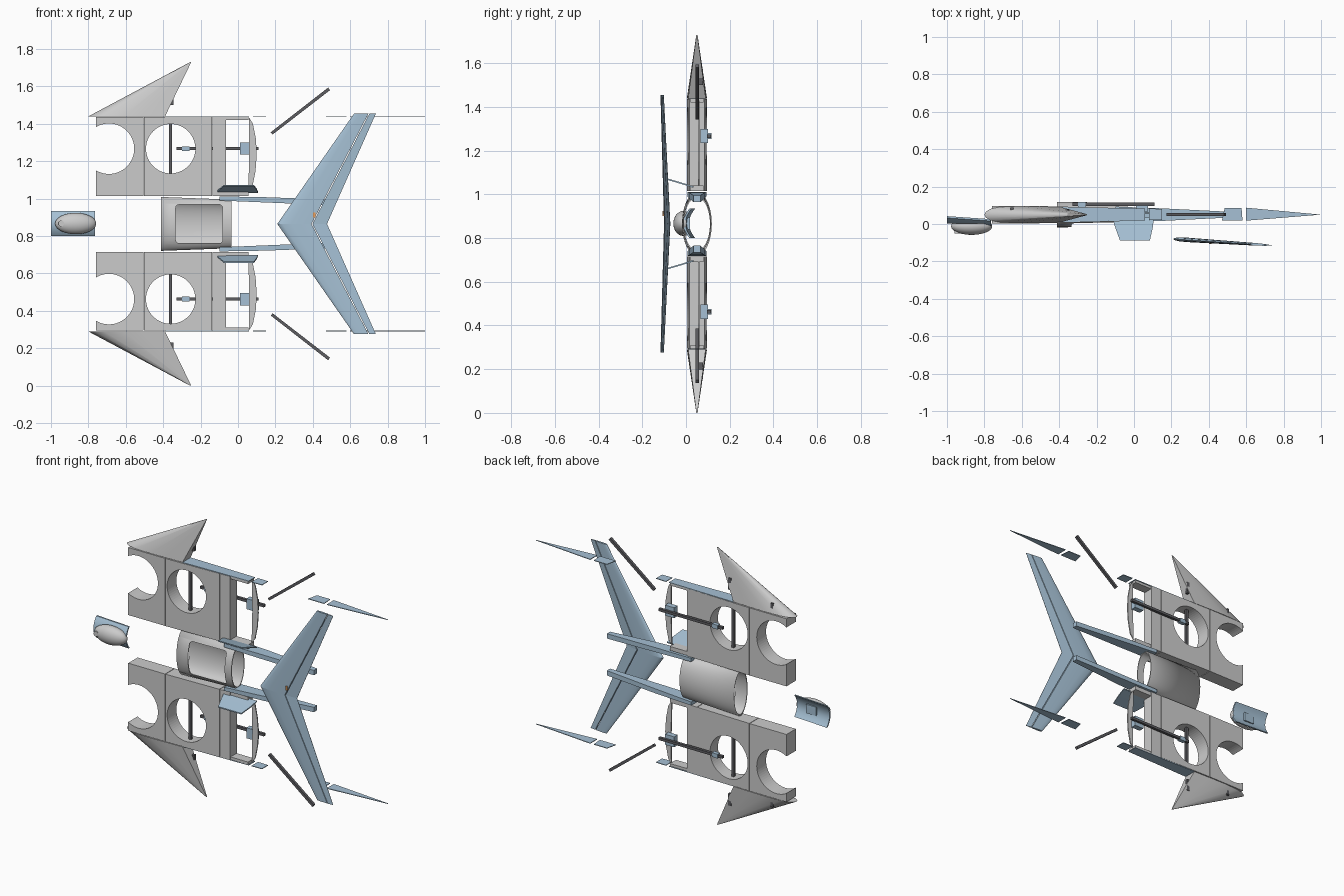
import bpy, bmesh
from math import sin, cos, pi
from mathutils import Matrix, Vector

if "Cube" in bpy.data.objects:
    bpy.data.objects.remove(bpy.data.objects["Cube"])

ZC = 0.865   # symmetry plane height
YC = 0.05    # wing mid plane


def material(name, col):
    m = bpy.data.materials.new(name)
    m.diffuse_color = (*col, 1)
    m.use_nodes = True
    m.node_tree.nodes["Principled BSDF"].inputs["Base Color"].default_value = m.diffuse_color
    return m


BLUE = material("blue", (0.38, 0.53, 0.66))
DARK = material("dark", (0.11, 0.11, 0.12))
ORANGE = material("orange", (0.85, 0.35, 0.1))


def finish(name, bm, mat=None, mirror=True, smooth=False):
    bmesh.ops.recalc_face_normals(bm, faces=bm.faces[:])
    me = bpy.data.meshes.new(name)
    bm.to_mesh(me)
    bm.free()
    ob = bpy.data.objects.new(name, me)
    ob.location.z = ZC
    bpy.context.collection.objects.link(ob)
    if mat:
        me.materials.append(mat)
    bpy.context.view_layer.objects.active = ob
    if smooth:
        bpy.ops.object.select_all(action='DESELECT')
        ob.select_set(True)
        bpy.ops.object.shade_smooth_by_angle(angle=0.6)
    if mirror:
        m = ob.modifiers.new("mirror", 'MIRROR')
        m.use_axis = (False, False, True)
    return ob


def loft(name, rings, mat=None, caps=True, **kw):
    """Skin closed rings of (x, y, absolute z)."""
    bm = bmesh.new()
    vs = [[bm.verts.new((x, y, z - ZC)) for x, y, z in r] for r in rings]
    n = len(vs[0])
    for a, b in zip(vs, vs[1:]):
        for i in range(n):
            bm.faces.new((a[i], a[(i + 1) % n], b[(i + 1) % n], b[i]))
    if caps:
        bm.faces.new(vs[0])
        bm.faces.new(vs[-1])
    return finish(name, bm, mat, **kw)


def plate_xy(name, pts, z0, z1, mat=None, **kw):
    return loft(name, [[(x, y, z) for x, y in pts] for z in (z0, z1)], mat, **kw)


def plate_xz(name, pts, y0, y1, mat=None, **kw):
    return loft(name, [[(x, y, z) for x, z in pts] for y in (y0, y1)], mat, **kw)


def box(name, x0, x1, y0, y1, z0, z1, mat=None, **kw):
    return plate_xy(name, [(x0, y0), (x1, y0), (x1, y1), (x0, y1)], z0, z1, mat, **kw)


def cut(ob, cutter):
    m = ob.modifiers.new("cut", 'BOOLEAN')
    m.operation, m.object, m.solver = 'DIFFERENCE', cutter, 'EXACT'
    cutter.hide_render = True
    bpy.context.view_layer.objects.active = ob
    bpy.ops.object.modifier_move_to_index(modifier="cut", index=0)
    bpy.ops.object.modifier_apply(modifier="cut")
    bpy.data.objects.remove(cutter)


def disc(x, z, r, n=64):
    return [(x + r * cos(2 * pi * i / n), z + r * sin(2 * pi * i / n)) for i in range(n)]


# inner wing panels, each with a round fan opening
def half(x):
    return 0.046 if x < -0.5 else 0.046 - 0.011 * (x + 0.5) / 0.435


for name, x0, x1, hole in (("wing_front_panel", -0.76, -0.506, (-0.69, 0.135)),
                           ("wing_middle_panel", -0.503, -0.138, (-0.36, 0.132)),
                           ("wing_rear_panel", -0.135, -0.065, None)):
    p = plate_xy(name, [(x0, YC - half(x0)), (x1, YC - half(x1)),
                        (x1, YC + half(x1)), (x0, YC + half(x0))], 1.015, 1.436, smooth=True)
    if hole:
        cut(p, plate_xz("cutter", disc(hole[0], 1.267, hole[1]), -0.2, 0.3, mirror=False))

# bay frame behind the panels, spar tube
box("bay_outer_strip", -0.065, 0.055, 0.02, 0.08, 1.42, 1.436)
box("bay_inner_strip", -0.065, 0.055, 0.02, 0.08, 1.015, 1.04)
box("spar_tube", -0.37, -0.353, 0.042, 0.058, 1.1, 1.43, DARK)

# motor, shaft and propeller
box("motor", 0.012, 0.075, 0.066, 0.1, 1.235, 1.3, BLUE)
box("motor_rod", -0.33, 0.11, 0.097, 0.114, 1.259, 1.275, DARK)
box("rod_clamp", -0.3, -0.26, 0.092, 0.117, 1.254, 1.28, BLUE)
blade = [(0.058, 1.436), (0.06, 1.236), (0.055, 1.04), (0.078, 1.07), (0.094, 1.15),
         (0.1, 1.236), (0.096, 1.32), (0.08, 1.4)]
plate_xz("propeller", blade, 0.055, 0.062)

# wing tips: blunt section lofted to a point
section = [(0, 0), (.02, .016), (.08, .031), (.2, .041), (.45, .046), (.7, .044), (1, .04)]


def tip_ring(x0, x1, z, s):
    up = [(x0 + (x1 - x0) * f, YC + h * s, z) for f, h in section]
    lo = [(x0 + (x1 - x0) * f, YC - h * s, z) for f, h in section[:0:-1]]
    return up + lo


loft("wing_tip", [tip_ring(-0.8, -0.39, 1.44, 1), tip_ring(-0.256, -0.25, 1.73, 0.06)], smooth=True)
box("tip_slot_rear", -0.365, -0.345, 0.06, 0.077, 1.5, 1.575, DARK)
box("tip_slot_front", -0.66, -0.645, 0.06, 0.088, 1.445, 1.5, DARK)

# outer edge ribs and tail end fins (thin sheets)
for name, pts in (
        ("outer_rib", [(-0.39, .01), (0.06, .02), (0.06, .083), (-0.39, .09)]),
        ("outer_rib_end", [(0.08, .02), (0.15, .022), (0.15, .08), (0.08, .083)]),
        ("fin_base", [(0.47, .02), (0.58, .02), (0.575, .086), (0.485, .086)]),
        ("tail_fin", [(0.6, .018), (1.0, .05), (0.6, .087)])):
    plate_xy(name, pts, 1.436, 1.44, BLUE)

# tail booms
loft("tail_boom", [[(x, YC - h, z0), (x, YC + h, z0), (x, YC + h, z1), (x, YC - h, z1)]
                   for x, h, z0, z1 in ((-0.1, .043, .99, 1.012), (0.14, .034, .98, 1.008),
                                        (0.5, .016, .965, .995))], BLUE)

# canted landing skids
loft("landing_skid", [[(a, y, z), (b, y, z), (b, y, z + .007), (a, y, z + .007)]
                      for a, b, y, z in ((-.117, .107, .035, 1.03), (-.1, .1, -.02, 1.047),
                                         (-.075, .085, -.088, 1.067))], BLUE)

# loose diagonal struts
plate_xz("diagonal_strut", [(0.175, 1.355), (0.185, 1.343), (0.492, 1.58), (0.482, 1.594)],
         0.043, 0.06, DARK)


# swept tail plane with separate elevator
def tail_y(x):
    return -0.08 - 0.065 * (x - 0.21)


def tail_ring(x0, x1, z, prof, t):
    pts = [(x0 + (x1 - x0) * f, h * t) for f, h in prof]
    pts += [(x, -h) for x, h in pts[::-1] if h > 0]
    return [(x, tail_y(x) + h, z) for x, h in pts]


nose = [(0, 0), (.04, .5), (.15, .85), (.4, 1), (1, .7)]
wedge = [(0, .7), (1, .08)]
for name, prof, a, b, c, d in (("tail_plane", nose, .21, .393, .62, .697),
                               ("elevator", wedge, .398, .476, .702, .737)):
    loft(name, [tail_ring(a, b, ZC, prof, .012), tail_ring(c, d, 1.454, prof, .007)],
         BLUE, caps=True, smooth=True)
box("elevator_horn", 0.402, 0.414, -0.108, -0.09, 0.9, 0.925, ORANGE, mirror=False)

# centre body: elliptical tapered shell with a rounded hatch
N = 64
rings = []
for x, rz, ry in ((-.412, .144, .068), (-.035, .13, .064)):
    for k in ((1,) if x < -.2 else (1, .93)):
        rings.append([(x, YC + ry * k * cos(2 * pi * i / N), ZC + rz * k * sin(2 * pi * i / N))
                      for i in range(N)])
rings.append([(-.412, YC + .063 * cos(2 * pi * i / N), ZC + .134 * sin(2 * pi * i / N))
              for i in range(N)])
rings.append(rings[0])
body = loft("centre_body", rings, caps=False, mirror=False, smooth=True)
bm = bmesh.new()
bm.from_mesh(body.data)
bmesh.ops.remove_doubles(bm, verts=bm.verts[:], dist=1e-5)
bmesh.ops.recalc_face_normals(bm, faces=bm.faces[:])
bm.to_mesh(body.data)
bm.free()
hatch = []
for cx, cz, a0 in ((-.1, .95, 0), (-.315, .95, 1), (-.315, .78, 2), (-.1, .78, 3)):
    hatch += [(cx + .018 * cos((a0 + i / 5) * pi / 2), cz + .018 * sin((a0 + i / 5) * pi / 2))
              for i in range(6)]
cut(body, plate_xz("cutter", hatch, -0.2, YC, mirror=False))

# nose pod: curved base plate, rounded hood and inner unit
rows = []
for i in range(13):
    z = 0.8 + 0.135 * i / 12
    y = 0.028 * ((z - 0.8675) / 0.0675) ** 2 - 0.008
    rows.append([(-1, y + .012, z), (-.765, y - .004, z), (-.765, y + .006, z), (-1, y + .022, z)])
loft("pod_base", rows, BLUE, mirror=False, smooth=True)
bm = bmesh.new()
bmesh.ops.create_uvsphere(bm, u_segments=40, v_segments=20, radius=1)
bmesh.ops.bisect_plane(bm, geom=bm.verts[:] + bm.edges[:] + bm.faces[:], plane_co=(0, 0.3, 0),
                       plane_no=(0, 1, 0), clear_outer=True)
bm.transform(Matrix.Translation(Vector((-.868, -.012, .002))) @ Matrix.Diagonal((.11, .046, .057, 1)))
finish("pod_hood", bm, mirror=False, smooth=True)
box("pod_unit", -.91, -.84, -.02, .018, .84, .895, BLUE, mirror=False)
plate_xz("pod_lens", disc(-.945, .867, .016, 24), -.05, -.02, mirror=False, smooth=True)
